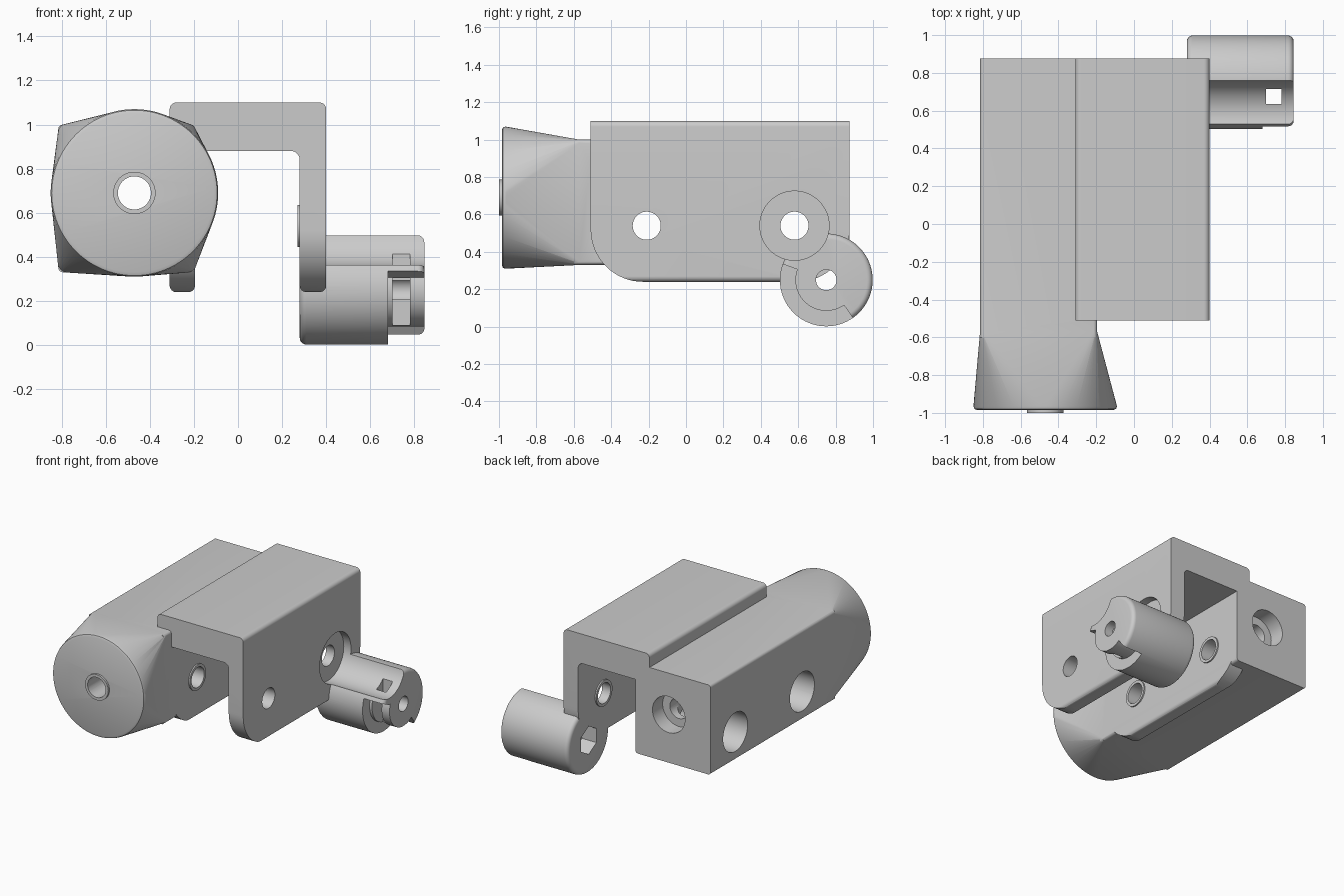
import bpy, bmesh
from math import sin, cos, tan, pi, radians
from mathutils import Vector

if "Cube" in bpy.data.objects:
    bpy.data.objects.remove(bpy.data.objects["Cube"])

grey = bpy.data.materials.new("plain grey")
grey.use_nodes = True
colour = (0.6, 0.6, 0.6, 1)
grey.diffuse_color = colour
grey.node_tree.nodes["Principled BSDF"].inputs["Base Color"].default_value = colour

# Shared positions
NOSE = (-0.47, 0.69)          # x, z of the long bore
BARREL = (0.75, 0.25)         # y, z of the barrel
BOLTS = [(-0.21, 0.54), (0.58, 0.54)]   # y, z of the cross bolts
WALL = -0.195                 # inner face of the housing
BACK = 0.875


def finish(name, bm):
    bmesh.ops.recalc_face_normals(bm, faces=bm.faces)
    mesh = bpy.data.meshes.new(name)
    bm.to_mesh(mesh)
    bm.free()
    mesh.materials.append(grey)
    obj = bpy.data.objects.new(name, mesh)
    bpy.context.collection.objects.link(obj)
    return obj


def place(axis, t, p):
    return (t, p[0], p[1]) if axis == "x" else (p[0], t, p[1])


def loft(name, axis, rings):
    """Skin a list of (position, profile) rings and cap the ends."""
    bm = bmesh.new()
    loops = [[bm.verts.new(place(axis, t, p)) for p in pts] for t, pts in rings]
    n = len(loops[0])
    for a, b in zip(loops, loops[1:]):
        for i in range(n):
            bm.faces.new((a[i], a[(i + 1) % n], b[(i + 1) % n], b[i]))
    bm.faces.new(loops[0])
    bm.faces.new(loops[-1])
    return finish(name, bm)


def prism(name, axis, a, b, pts):
    return loft(name, axis, [(a, pts), (b, pts)])


def circle(c, r, n=64, turn=0.0):
    return [(c[0] + r * cos(turn + 2 * pi * i / n), c[1] + r * sin(turn + 2 * pi * i / n))
            for i in range(n)]


def rect(u0, u1, v0, v1):
    return [(u0, v0), (u1, v0), (u1, v1), (u0, v1)]


def rounded(corners, steps=8):
    """Round each (u, v, radius) corner of a polygon."""
    out = []
    for i, (u, v, r) in enumerate(corners):
        p = Vector((u, v))
        d0 = (Vector(corners[i - 1][:2]) - p).normalized()
        d1 = (Vector(corners[(i + 1) % len(corners)][:2]) - p).normalized()
        if r == 0:
            out.append((u, v))
            continue
        half = d0.angle(d1) / 2
        centre = p + (d0 + d1).normalized() * (r / sin(half))
        s0, s1 = p + d0 * r / tan(half) - centre, p + d1 * r / tan(half) - centre
        sweep = s0.angle(s1)
        for k in range(steps + 1):
            t = k / steps
            q = centre + (s0 * sin((1 - t) * sweep) + s1 * sin(t * sweep)) / sin(sweep)
            out.append((q.x, q.y))
    return out


def combine(obj, other, operation):
    mod = obj.modifiers.new(operation.lower(), "BOOLEAN")
    mod.operation, mod.solver, mod.object = operation, "EXACT", other
    bpy.context.view_layer.objects.active = obj
    bpy.ops.object.modifier_apply(modifier=mod.name)
    bpy.data.objects.remove(other)


def drill(obj, axis, a, b, pts):
    combine(obj, prism("cutter", axis, a, b, pts), "DIFFERENCE")


def smooth(obj):
    bpy.ops.object.select_all(action="DESELECT")
    obj.select_set(True)
    bpy.context.view_layer.objects.active = obj
    bpy.ops.object.shade_smooth_by_angle(angle=radians(30))


# Bracket: an upside-down channel with rounded lower corners
channel = [(-0.31, 0.24, 0.03), (WALL, 0.24, 0.03), (WALL, 0.88, 0), (0.28, 0.88, 0.04),
           (0.28, 0.24, 0.03), (0.40, 0.24, 0.03), (0.40, 1.10, 0.03), (-0.31, 1.10, 0.03)]
body = prism("clamp_body", "y", -0.51, BACK, rounded(channel))
side = [(-0.51, 0.2401, 0.28), (BACK, 0.2401, 0.28), (BACK + 0.0, 1.2, 0), (-0.51, 1.2, 0)]
combine(body, prism("side_outline", "x", -0.6, 0.6, rounded(side, 16)), "INTERSECT")

# Housing block
block = [(-0.815, 0.33, 0.02), (WALL, 0.33, 0.02), (WALL, 1.0, 0.02), (-0.815, 1.0, 0.02)]
combine(body, prism("housing", "y", -0.6, BACK, rounded(block, 4)), "UNION")

# Flared nose: hull between the block outline and a round front
bm = bmesh.new()
for y, pts in ((-0.57, rounded(block, 3)), (-0.965, circle(NOSE, 0.38, 96)),
               (-0.979, circle(NOSE, 0.375, 96)), (-0.985, circle(NOSE, 0.36, 96))):
    for p in pts:
        bm.verts.new(place("y", y, p))
bmesh.ops.convex_hull(bm, input=bm.verts)
combine(body, finish("nose", bm), "UNION")

# Barrel with rounded rims
R, E = 0.248, 0.03
rims = [(0.28 + E * (1 - sin(a)), circle(BARREL, R - E * (1 - cos(a)), 96))
        for a in [pi / 2 * (1 - k / 5) for k in range(6)]]
rims += [(0.28 + 0.845 - t, pts) for t, pts in reversed(rims)]
combine(body, loft("barrel", "x", rims), "UNION")

# Stepped end of the barrel, with its tie slot
arc = [radians(160 + 145 * k / 32) for k in range(33)]
sector = [(BARREL[0] + r * cos(a), BARREL[1] + r * sin(a))
          for r, run in ((0.165, arc), (0.32, arc[::-1])) for a in run]
drill(body, "x", 0.68, 0.95, sector)
drill(body, "x", 0.70, 0.78, rect(0.635, 0.715, -0.1, 0.6))
drill(body, "x", 0.70, 0.78, rect(0.45, 0.715, -0.1, 0.305))

# Barrel bore and hexagonal pocket
drill(body, "x", 0.1, 1.0, circle(BARREL, 0.055, 32))
drill(body, "x", 0.2, 0.40, circle(BARREL, 0.105, 6, pi / 2))

# Tool clearance through the outer plate and barrel
drill(body, "x", 0.34, 1.0, circle(BOLTS[1], 0.185, 96))

# Long bore with a wide rear mouth
drill(body, "y", -1.2, 1.2, circle(NOSE, 0.075, 48))
drill(body, "y", BACK - 0.12, 1.2, circle(NOSE, 0.135, 48))

# Cross bolt holes with wide outer mouths
for bolt in BOLTS:
    drill(body, "x", -1.2, 0.6, circle(bolt, 0.075, 48))
    drill(body, "x", -1.2, -0.40, circle(bolt, 0.145, 48))
smooth(body)


# Thin raised collars around the holes
def collar(name, axis, a, b, c):
    ring = prism(name, axis, a, b, circle(c, 0.096, 48))
    drill(ring, axis, a - 0.1, b + 0.1, circle(c, 0.075, 48))
    smooth(ring)


collar("nose_collar", "y", -1.0, -0.98, NOSE)
collar("plate_collar", "x", 0.27, 0.285, BOLTS[1])
for label, bolt in zip(("front", "rear"), BOLTS):
    collar(label + "_wall_collar", "x", WALL - 0.005, WALL + 0.01, bolt)
